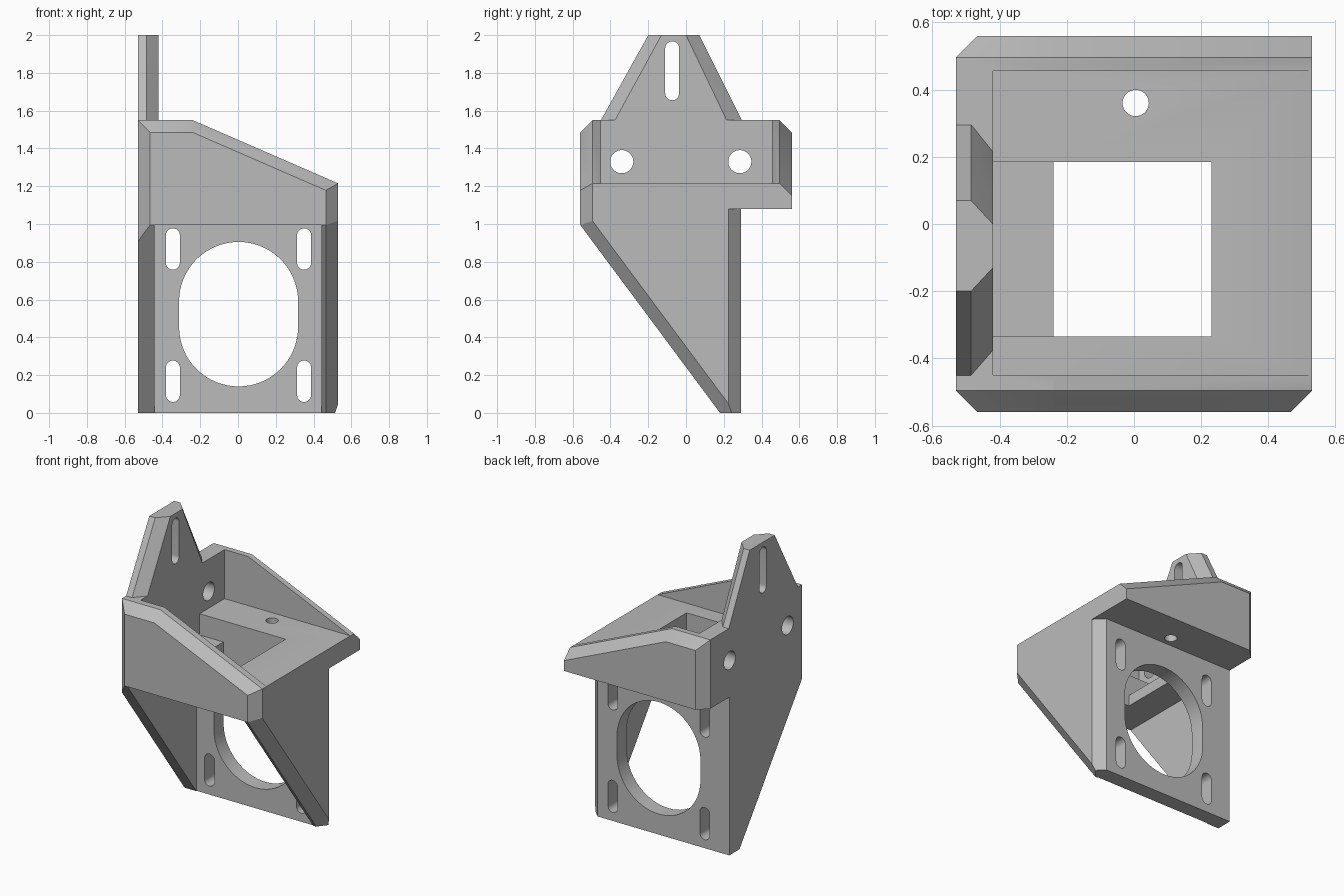
import bpy, bmesh, math
from mathutils import Vector

cube = bpy.data.objects.get("Cube")
if cube:
    bpy.data.objects.remove(cube)

grey = bpy.data.materials.new("plain grey")
grey.use_nodes = True
colour = (0.5, 0.5, 0.5, 1)
grey.diffuse_color = colour
grey.node_tree.nodes["Principled BSDF"].inputs["Base Color"].default_value = colour


def finish(name, bm):
    bmesh.ops.recalc_face_normals(bm, faces=bm.faces)
    mesh = bpy.data.meshes.new(name)
    bm.to_mesh(mesh)
    bm.free()
    mesh.materials.append(grey)
    ob = bpy.data.objects.new(name, mesh)
    bpy.context.collection.objects.link(ob)
    return ob


def prism(points, axis, lo, hi):
    """Extrude a 2D outline along an axis; outline is in the other two axes, in order."""
    bm = bmesh.new()
    rings = []
    for t in (lo, hi):
        ring = []
        for p in points:
            co = list(p)
            co.insert(axis, t)
            ring.append(bm.verts.new(co))
        rings.append(ring)
        bm.faces.new(ring)
    a, b = rings
    n = len(a)
    for i in range(n):
        bm.faces.new((a[i], a[(i + 1) % n], b[(i + 1) % n], b[i]))
    return bm


def box(x0, x1, y0, y1, z0, z1):
    return prism([(x0, y0), (x1, y0), (x1, y1), (x0, y1)], 2, z0, z1)


def slot(u, v0, v1, r, axis, lo, hi, steps=24):
    """Round-ended slot running in v, or a round hole when v0 equals v1."""
    pts = []
    for start, v in ((0, v1), (math.pi, v0)):
        for i in range(steps + (v0 != v1)):
            a = start + math.pi * i / steps
            pts.append((u + r * math.cos(a), v + r * math.sin(a)))
    return prism(pts, axis, lo, hi)


def trim(bm, co, no):
    """Slice off everything on the normal's side of a plane and cap it."""
    geom = bm.verts[:] + bm.edges[:] + bm.faces[:]
    cut = bmesh.ops.bisect_plane(bm, geom=geom, plane_co=co, plane_no=no, clear_outer=True)
    edges = [e for e in cut["geom_cut"] if isinstance(e, bmesh.types.BMEdge)]
    if edges:
        bmesh.ops.contextual_create(bm, geom=edges)


def combine(ob, bm, mode):
    tool = finish("cutter", bm)
    tool.hide_render = True
    mod = ob.modifiers.new("cut", 'BOOLEAN')
    mod.operation, mod.object, mod.solver = mode, tool, 'EXACT'
    bpy.context.view_layer.objects.active = ob
    bpy.ops.object.modifier_apply(modifier=mod.name)
    bpy.data.objects.remove(tool)


X, Y, C = 0.53, 0.56, 0.065   # half width, half depth, chamfer

# Upper tray block with sloping, chamfered walls
upper = box(-X, X, -Y, Y, 1.08, 1.55)
slope = Vector((0.77, 0, -0.335))
trim(upper, (X, 0, 1.215), (0.335, 0, 0.77))
for s in (1, -1):
    edge = Vector((0, s * C, -C))
    normal = slope.cross(edge) * -s
    if normal.z < 0:
        normal.negate()
    trim(upper, (0, s * (Y - C), 1.55), (0, s, 1))
    trim(upper, (X, s * (Y - C), 1.215), normal)

# Lower block with the raked gusset profile
lower = prism([(0.18, 0), (0.29, 0), (0.29, 1.08), (-Y, 1.08), (-Y, 0.995)], 0, -X, X)
rake = Vector((0, -0.995, -0.74)).normalized()
trim(lower, (X - C, 0.18, 0), rake + Vector((1, 0, 0)))
trim(lower, (X, 0.225, 0), (1, 1, 0))

# Vertical corner chamfers shared by both blocks
for bm in (upper, lower):
    trim(bm, (X, -Y + C, 0), (1, -1, 0))
    trim(bm, (-X, -Y + C, 0), (-1, -1, 0))
trim(upper, (-X, Y - C, 0), (-1, 1, 0))

bracket = finish("motor_bracket", upper)
combine(bracket, lower, 'UNION')

# Hollows: tray, stepped pocket, square opening, space between gussets
combine(bracket, box(-0.42, 1, -0.45, 0.455, 1.215, 2), 'DIFFERENCE')
combine(bracket, box(-0.42, 0.23, -0.335, 0.185, 1.07, 1.5), 'DIFFERENCE')
combine(bracket, box(-0.24, 0.23, -0.335, 0.185, 0.9, 1.5), 'DIFFERENCE')
combine(bracket, box(-0.442, 0.442, -1, 0.185, -0.5, 0.995), 'DIFFERENCE')

# Tall tapered mounting tab
tab = bmesh.new()
for x, base0, base1, top0, top1 in ((-X, -0.478, 0.32, -0.2, 0.07),
                                    (-0.485, -0.478, 0.32, -0.2, 0.07),
                                    (-0.42, -0.403, 0.239, -0.13, 0)):
    for y, z in ((base0, 1.5), (base1, 1.5), (top0, 2), (top1, 2)):
        tab.verts.new((x, y, z))
bmesh.ops.convex_hull(tab, input=tab.verts)
bmesh.ops.dissolve_limit(tab, angle_limit=0.01, verts=tab.verts, edges=tab.edges)
combine(bracket, tab, 'UNION')

# Motor opening and its four adjusting slots
combine(bracket, slot(0.003, 0.455, 0.59, 0.315, 1, 0.1, 0.4, 32), 'DIFFERENCE')
for x in (-0.345, 0.35):
    for z in (0.095, 0.795):
        combine(bracket, slot(x, z, z + 0.145, 0.037, 1, 0.1, 0.4), 'DIFFERENCE')

# Tab slot, wall holes and tray hole
combine(bracket, slot(-0.073, 1.692, 1.93, 0.037, 0, -0.7, -0.3), 'DIFFERENCE')
for y in (-0.34, 0.285):
    combine(bracket, slot(y, 1.33, 1.33, 0.061, 0, -0.7, -0.3), 'DIFFERENCE')
combine(bracket, slot(0.005, 0.36, 0.36, 0.039, 2, 0.9, 1.4), 'DIFFERENCE')

bpy.ops.object.select_all(action='DESELECT')
bracket.select_set(True)
bpy.context.view_layer.objects.active = bracket
bpy.ops.object.shade_smooth_by_angle(angle=math.radians(25))
